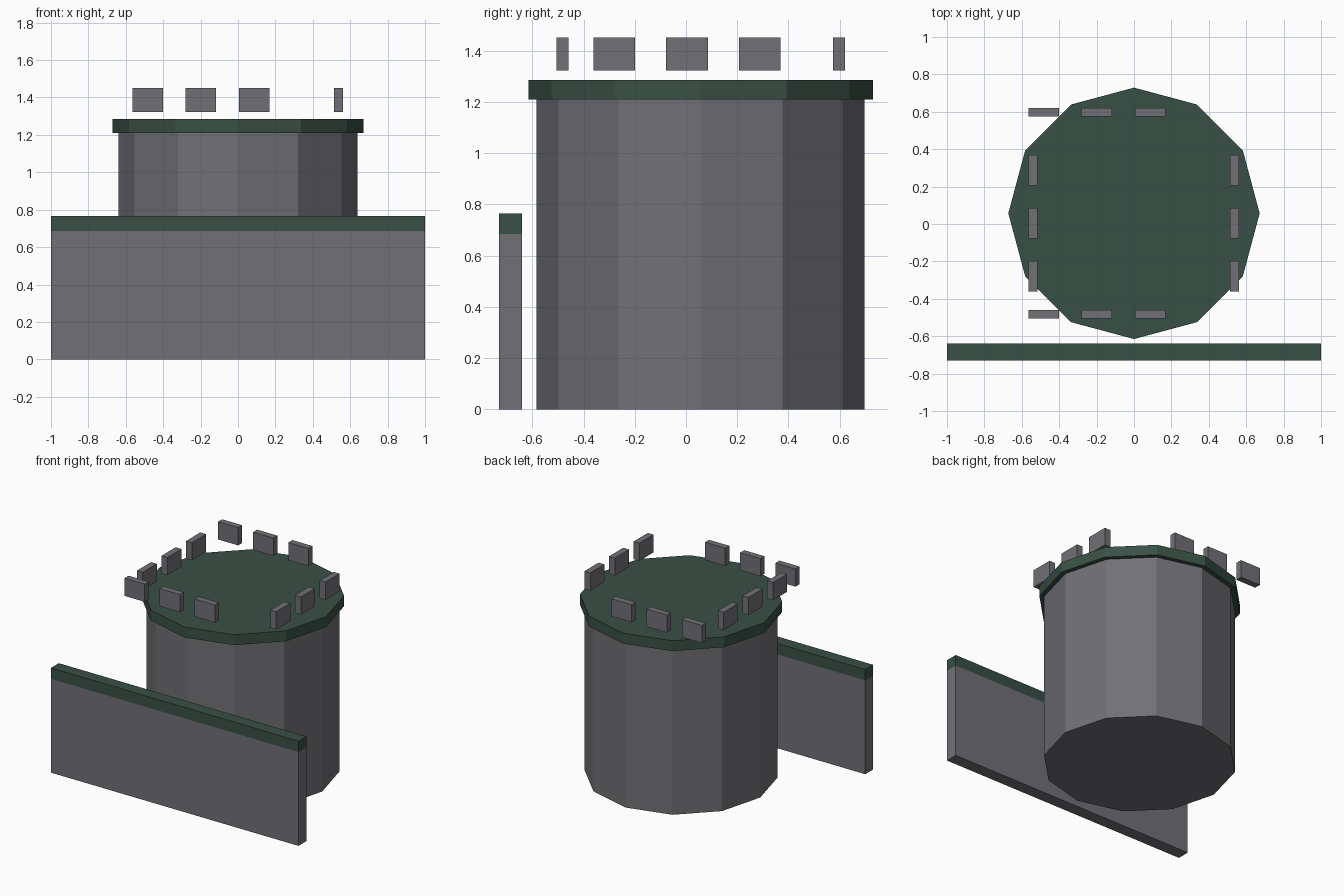
import bpy, math

if "Cube" in bpy.data.objects:
    bpy.data.objects.remove(bpy.data.objects["Cube"])


def material(name, rgb):
    m = bpy.data.materials.new(name)
    m.diffuse_color = (*rgb, 1)
    m.use_nodes = True
    m.node_tree.nodes["Principled BSDF"].inputs["Base Color"].default_value = m.diffuse_color
    return m


stone = material("grey stone", (0.165, 0.163, 0.180))
green = material("dark green", (0.040, 0.080, 0.058))


def box(name, x, y, z, mat):
    """Box from (min, max) ranges."""
    bpy.ops.mesh.primitive_cube_add(size=1, location=[sum(r) / 2 for r in (x, y, z)])
    o = bpy.context.object
    o.name = name
    o.scale = [r[1] - r[0] for r in (x, y, z)]
    bpy.ops.object.transform_apply(location=False, rotation=False, scale=True)
    o.data.materials.append(mat)


def drum(name, radius, z0, z1, mat):
    """Twelve-sided cylinder around the tower axis."""
    bpy.ops.mesh.primitive_cylinder_add(vertices=12, radius=radius, depth=z1 - z0,
                                        location=(0, 0.057, (z0 + z1) / 2))
    o = bpy.context.object
    o.name = name
    o.data.materials.append(mat)


# Wall with its coping
WALL_Y = (-0.73, -0.64)
box("wall", (-1, 1), WALL_Y, (0, 0.685), stone)
box("wall_coping", (-1, 1), WALL_Y, (0.685, 0.765), green)

# Tower and its roof slab
drum("tower", 0.64, 0, 1.21, stone)
drum("tower_roof", 0.672, 1.21, 1.286, green)

# Battlement blocks: three per side, floating above the roof
HALF_L, HALF_T, STEP = 0.0815, 0.0235, 0.284
Z = (1.322, 1.451)
for i in range(3):
    cx = -0.482 + i * STEP
    for side, cy in (("front", -0.482), ("back", 0.597)):
        box(f"{side}_merlon_{i + 1}", (cx - HALF_L, cx + HALF_L),
            (cy - HALF_T, cy + HALF_T), Z, stone)
    cy = -0.28 + i * STEP
    for side, cx in (("left", -0.54), ("right", 0.538)):
        box(f"{side}_merlon_{i + 1}", (cx - HALF_T, cx + HALF_T),
            (cy - HALF_L, cy + HALF_L), Z, stone)
